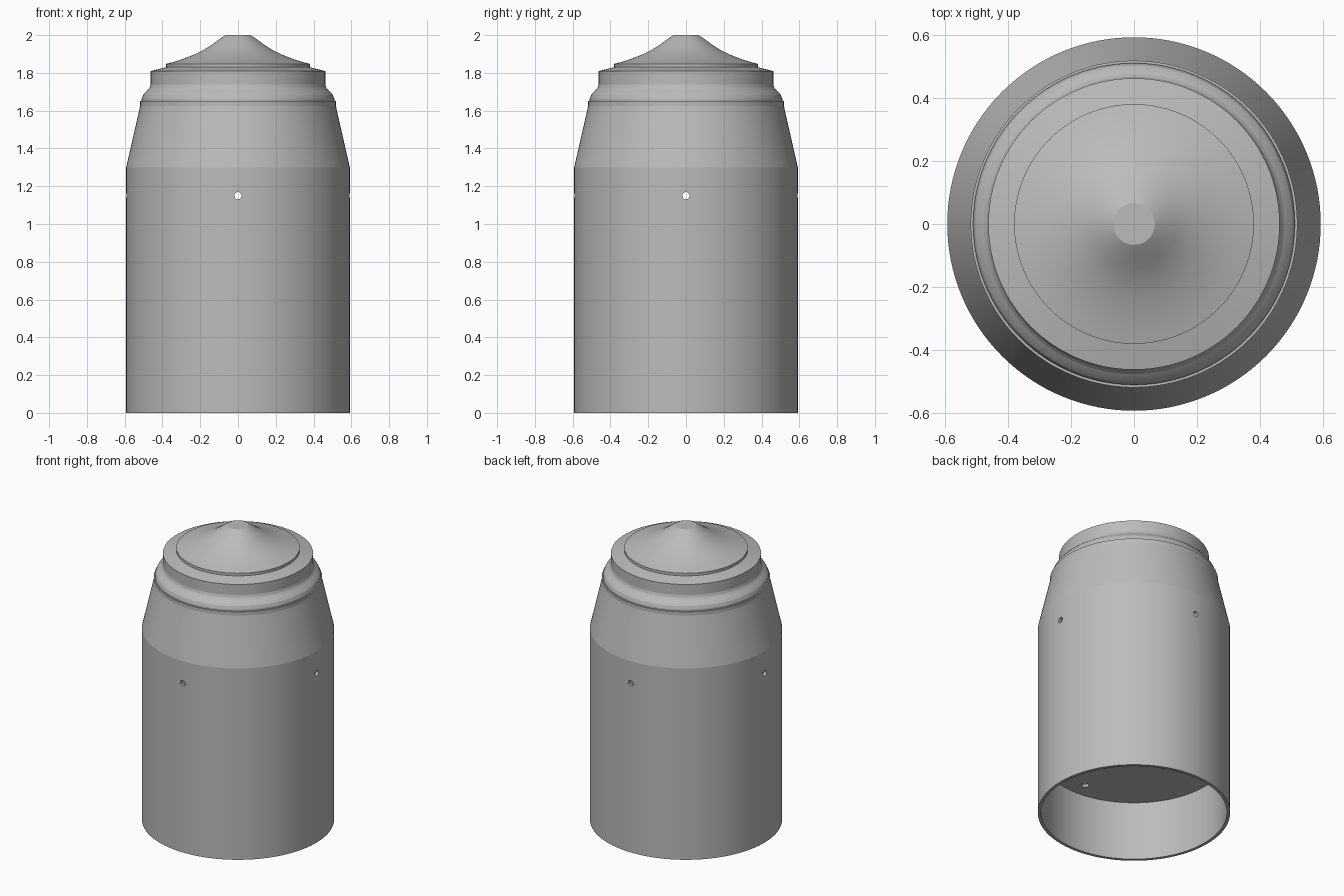
import bpy, bmesh, math
from mathutils import Matrix

cube = bpy.data.objects.get("Cube")
if cube:
    bpy.data.objects.remove(cube, do_unlink=True)

SEGMENTS = 128
grey = bpy.data.materials.new("light grey")
grey.use_nodes = True
colour = (0.5, 0.5, 0.5, 1)
grey.diffuse_color = colour
grey.node_tree.nodes["Principled BSDF"].inputs["Base Color"].default_value = colour


def finish(bm, name):
    """Turn a bmesh into a grey object."""
    bmesh.ops.recalc_face_normals(bm, faces=bm.faces)
    mesh = bpy.data.meshes.new(name)
    bm.to_mesh(mesh)
    bm.free()
    obj = bpy.data.objects.new(name, mesh)
    bpy.context.collection.objects.link(obj)
    mesh.materials.append(grey)
    return obj


def lathe(name, profile, closed=False):
    """Spin a (radius, height) profile around z."""
    bm = bmesh.new()
    verts = [bm.verts.new((r, 0, z)) for r, z in profile]
    pairs = list(zip(verts, verts[1:]))
    if closed:
        pairs.append((verts[-1], verts[0]))
    edges = [bm.edges.new(p) for p in pairs]
    bmesh.ops.spin(bm, geom=verts + edges, cent=(0, 0, 0), axis=(0, 0, 1),
                   angle=math.tau, steps=SEGMENTS, use_merge=True)
    bmesh.ops.remove_doubles(bm, verts=bm.verts, dist=0.0001)
    return finish(bm, name)


def rod(name, radius, length, matrix):
    """Cylinder used to drill a hole."""
    bm = bmesh.new()
    bmesh.ops.create_cone(bm, cap_ends=True, segments=24, radius1=radius,
                          radius2=radius, depth=length, matrix=matrix)
    obj = finish(bm, name)
    obj.hide_render = True
    obj.hide_set(True)
    return obj


def drill(target, cutter):
    mod = target.modifiers.new(cutter.name, "BOOLEAN")
    mod.operation = "DIFFERENCE"
    mod.solver = "EXACT"
    mod.object = cutter


def smooth(obj):
    bpy.ops.object.select_all(action="DESELECT")
    obj.select_set(True)
    bpy.context.view_layer.objects.active = obj
    for mod in list(obj.modifiers):
        bpy.ops.object.modifier_apply(modifier=mod.name)
    bpy.ops.object.shade_smooth_by_angle(angle=math.radians(12))


# Hollow body, tapering to a short collar
body = lathe("body_shell", [
    (0.592, 0), (0.592, 1.3), (0.518, 1.625), (0.518, 1.65),
    (0.498, 1.65), (0.498, 1.625), (0.572, 1.3), (0.572, 0)], closed=True)

# Floor plate set inside the open base
plate = lathe("inner_plate", [(0, 0.4), (0.574, 0.4), (0.574, 0.42), (0, 0.42)])

# Lid with flared foot, straight band, step and concave peak
lid = lathe("lid", [
    (0, 1.648), (0.51, 1.648), (0.51, 1.662), (0.503, 1.682), (0.49, 1.698),
    (0.476, 1.71), (0.467, 1.722), (0.462, 1.738), (0.462, 1.81),
    (0.38, 1.83), (0.38, 1.848), (0.33, 1.861), (0.28, 1.878),
    (0.23, 1.898), (0.18, 1.923), (0.137, 1.95), (0.1, 1.978),
    (0.066, 2), (0, 2)])

# Four cross-drilled side holes and one hole in the plate
for axis, name in (("X", "side_hole_cutter_y"), ("Y", "side_hole_cutter_x")):
    turn = Matrix.Translation((0, 0, 1.15)) @ Matrix.Rotation(math.pi / 2, 4, axis)
    drill(body, rod(name, 0.019, 1.4, turn))
drill(plate, rod("plate_hole_cutter", 0.022, 0.2, Matrix.Translation((0, -0.467, 0.41))))

for part in (body, plate, lid):
    smooth(part)
